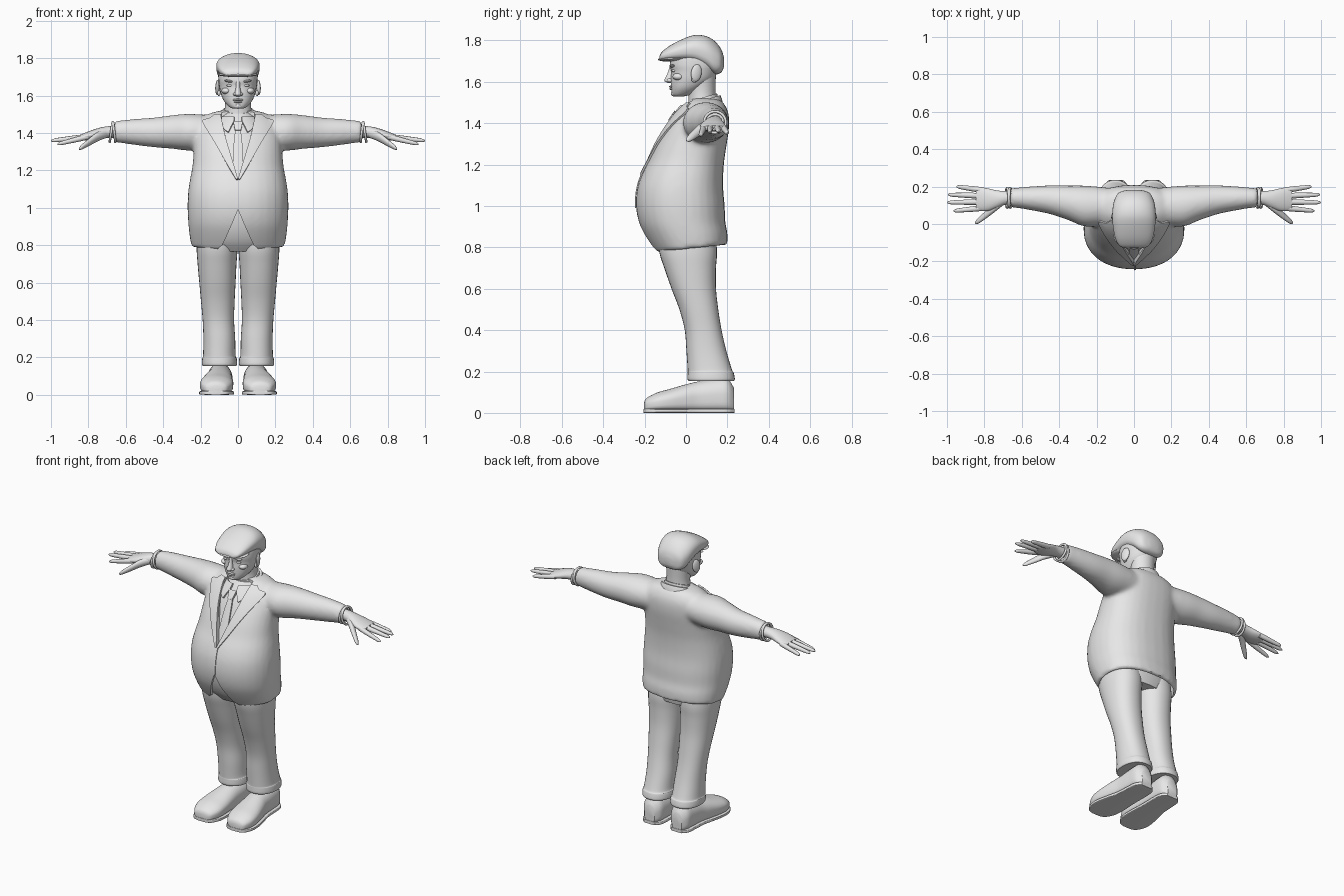
import bpy, bmesh, math
from mathutils import Matrix, Vector, Euler
from mathutils.bvhtree import BVHTree

if "Cube" in bpy.data.objects:
    bpy.data.objects.remove(bpy.data.objects["Cube"])

GREY = (0.8, 0.8, 0.8, 1)
mat = bpy.data.materials.new("plain_grey")
mat.use_nodes = True
mat.diffuse_color = GREY
mat.node_tree.nodes["Principled BSDF"].inputs["Base Color"].default_value = GREY
parts = []


def make(name, bm):
    bmesh.ops.recalc_face_normals(bm, faces=bm.faces)
    mesh = bpy.data.meshes.new(name)
    bm.to_mesh(mesh)
    bm.free()
    mesh.materials.append(mat)
    obj = bpy.data.objects.new(name, mesh)
    bpy.context.collection.objects.link(obj)
    parts.append(obj)
    return obj


def bake(obj):
    graph = bpy.context.evaluated_depsgraph_get()
    mesh = bpy.data.meshes.new_from_object(obj.evaluated_get(graph))
    obj.modifiers.clear()
    obj.data = mesh
    return obj


def discard(obj):
    parts.remove(obj)
    bpy.data.objects.remove(obj)


def mirrored(obj):
    obj.modifiers.new("mirror", "MIRROR")
    return bake(obj)


def spline(rows, steps):
    """Smooth interpolation through rows of equal length."""
    out = []
    for i in range(len(rows) - 1):
        p, a, b, q = (rows[max(0, min(len(rows) - 1, i + k))] for k in (-1, 0, 1, 2))
        for s in range(steps):
            t = s / steps
            out.append([(2 * y + (z - x) * t + (2 * x - 5 * y + 4 * z - w) * t * t
                         + (3 * y - x - 3 * z + w) * t ** 3) / 2
                        for x, y, z, w in zip(p, a, b, q)])
    return out + [list(rows[-1])]


def loft(name, axis, rings, n=2.0, low=None, steps=4, sides=32):
    """Rings are (position, centre, half width, low edge, high edge)."""
    put = {"x": lambda t, u, v: (t, u, v), "y": lambda t, u, v: (u, t, v),
           "z": lambda t, u, v: (u, v, t)}[axis]
    bm, loops = bmesh.new(), []
    for t, c, r, v0, v1 in spline(rings, steps):
        loop = []
        for k in range(sides):
            ang = math.tau * k / sides
            co, si = math.cos(ang), math.sin(ang)
            e = 2 / (low if low and si < 0 else n)
            u = c + r * math.copysign(abs(co) ** e, co)
            v = (v0 + v1) / 2 + (v1 - v0) / 2 * math.copysign(abs(si) ** e, si)
            loop.append(bm.verts.new(put(t, u, v)))
        loops.append(loop)
    for a, b in zip(loops, loops[1:]):
        for k in range(sides):
            j = (k + 1) % sides
            bm.faces.new((a[k], a[j], b[j], b[k]))
    bm.faces.new(loops[0])
    bm.faces.new(loops[-1])
    return make(name, bm)


def ball(name, loc, scale, rot=(0, 0, 0)):
    bm = bmesh.new()
    m = Matrix.LocRotScale(Vector(loc), Euler(rot), Vector(scale))
    bmesh.ops.create_uvsphere(bm, u_segments=20, v_segments=12, radius=1, matrix=m)
    return make(name, bm)


def prism(name, half, y0, y1):
    """Symmetric outline (x, z) pushed along y, used as a cutter."""
    pts = half + [(-x, z) for x, z in reversed(half) if x > 0]
    bm = bmesh.new()
    face = bm.faces.new([bm.verts.new((x, y0, z)) for x, z in pts])
    new = bmesh.ops.extrude_face_region(bm, geom=[face])["geom"]
    bmesh.ops.translate(bm, vec=(0, y1 - y0, 0),
                        verts=[g for g in new if isinstance(g, bmesh.types.BMVert)])
    return make(name, bm)


def surface(obj):
    return BVHTree.FromPolygons([v.co.copy() for v in obj.data.vertices],
                                [tuple(p.vertices) for p in obj.data.polygons])


def drape(name, tree, rows, thick, lift=0.003, cols=6):
    """Cloth strip laid on a surface; rows are (height, inner x, outer x)."""
    bm, grid = bmesh.new(), []
    for z, x0, x1 in spline(rows, 3):
        line = []
        for k in range(cols + 1):
            x = x0 + (x1 - x0) * k / cols
            hit = tree.ray_cast(Vector((x, -1, z)), Vector((0, 1, 0)))[0]
            if hit is None:
                hit = tree.find_nearest(Vector((x, 0, z)))[0]
            line.append(bm.verts.new((x, hit.y - lift, z)))
        grid.append(line)
    for a, b in zip(grid, grid[1:]):
        for k in range(cols):
            bm.faces.new((a[k], a[k + 1], b[k + 1], b[k]))
    obj = make(name, bm)
    mod = obj.modifiers.new("thickness", "SOLIDIFY")
    mod.thickness, mod.offset = thick, 0
    return bake(obj)


# Jacket: torso and sleeves fused into one soft body
torso = loft("torso", "z", [
    (.775, 0, .25, -.15, .2), (.85, 0, .26, -.195, .2), (.92, 0, .266, -.228, .19),
    (1, 0, .27, -.242, .187), (1.08, 0, .267, -.237, .18), (1.15, 0, .257, -.215, .18),
    (1.22, 0, .244, -.18, .185), (1.3, 0, .237, -.145, .197), (1.38, 0, .232, -.1, .208),
    (1.45, 0, .215, -.05, .205), (1.5, 0, .16, 0, .18), (1.52, 0, .09, .03, .15)], n=2.4, low=2.2)
for v in torso.data.vertices:
    v.co.z += .11 * (v.co.y + .15) * max(0, 1 - (v.co.z - .775) / .15)
sleeve = mirrored(loft("sleeve", "x", [
    (.1, .1, .09, 1.32, 1.49), (.25, .095, .11, 1.305, 1.502), (.35, .113, .093, 1.315, 1.495),
    (.45, .13, .077, 1.323, 1.482), (.55, .137, .064, 1.335, 1.475),
    (.62, .14, .055, 1.345, 1.468), (.66, .14, .052, 1.349, 1.463)]))
bm = bmesh.new()
for o in (torso, sleeve):
    bm.from_mesh(o.data)
    discard(o)
jacket = make("jacket", bm)
mod = jacket.modifiers.new("fuse", "REMESH")
mod.mode, mod.voxel_size = "VOXEL", 0.011
mod = jacket.modifiers.new("soften", "SMOOTH")
mod.factor, mod.iterations = 0.5, 10
bake(jacket)
jacket_skin = surface(jacket)

# Openings: hollow hem, chest opening and cutaway front
hollow = loft("hollow", "z", [
    (.6, 0, .235, -.13, .18), (.78, 0, .235, -.135, .182), (.85, 0, .244, -.18, .182),
    (.92, 0, .25, -.212, .172), (.99, 0, .25, -.222, .168)], n=2.4, low=2.2)
chest_cut = prism("chest_cut", [(0, 1.155), (.05, 1.3), (.085, 1.42), (.09, 1.6)], -1, .03)
front_cut = prism("front_cut", [(0, .99), (.025, .93), (.06, .85), (.085, .8),
                                (.12, .77), (.12, .6)], -1, 0)
for cutter in (hollow, chest_cut, front_cut):
    mod = jacket.modifiers.new("cut", "BOOLEAN")
    mod.operation, mod.solver, mod.object = "DIFFERENCE", "EXACT", cutter
bake(jacket)
for cutter in (hollow, chest_cut, front_cut):
    discard(cutter)

# Shirt, tie, lapels and collars
shirt = loft("shirt", "z", [
    (1, 0, .2, -.2, .14), (1.1, 0, .2, -.2, .14), (1.2, 0, .19, -.16, .14),
    (1.3, 0, .19, -.12, .15), (1.4, 0, .17, -.075, .15), (1.46, 0, .12, -.035, .15),
    (1.5, 0, .08, 0, .14)])
shirt_skin = surface(shirt)
drape("tie", shirt_skin, [(1.15, -.018, .018), (1.25, -.027, .027), (1.36, -.021, .021),
                          (1.415, -.013, .013)], .01, lift=.006)
drape("tie_knot", shirt_skin, [(1.41, -.014, .014), (1.43, -.02, .02),
                               (1.455, -.024, .024)], .02, lift=.008)
mirrored(drape("shirt_collar_point", shirt_skin, [
    (1.405, .05, .056), (1.43, .038, .085), (1.46, .022, .095), (1.485, .02, .085)], .01, lift=.01))
mirrored(drape("lapel", jacket_skin, [
    (1.15, 0, .01), (1.22, .02, .052), (1.3, .044, .097), (1.38, .067, .143),
    (1.44, .08, .18), (1.465, .086, .187), (1.475, .088, .15), (1.495, .09, .125)], .014))
drape("front_edge", jacket_skin, [(.99, 0, .008), (1.07, 0, .01), (1.155, 0, .008)], .005, cols=2)
for name, grow, drop in (("shirt_collar", 0, 0), ("jacket_collar", .016, .014)):
    collar = loft(name, "z", [
        (1.44, 0, .115 + grow, -.02, .17 + grow), (1.5, 0, .095 + grow, 0, .16 + grow),
        (1.545 - drop, 0, .08 + grow, .01, .15 + grow)])
    for v in collar.data.vertices:
        v.co.z += .3 * (v.co.y - .15)

# Trousers with turned-up hems
loft("trouser_seat", "z", [
    (.765, 0, .17, -.1, .14), (.82, 0, .215, -.145, .15), (.9, 0, .225, -.178, .15),
    (1, 0, .22, -.19, .15), (1.1, 0, .2, -.17, .14)], n=2.3)
mirrored(loft("trouser_leg", "z", [
    (.155, .099, .09, .012, .232), (.165, .099, .094, .007, .236), (.195, .099, .092, .008, .23),
    (.21, .1, .087, .008, .222), (.3, .1, .085, .002, .195), (.4, .105, .084, -.006, .172),
    (.5, .108, .09, -.032, .156), (.6, .11, .097, -.07, .145), (.7, .112, .104, -.105, .145),
    (.78, .112, .109, -.13, .15), (.88, .112, .105, -.14, .14)], n=2.2))

# Shoes and soles
shoe_plan = [(-.203, .118, .03, .05), (-.19, .118, .06, .072), (-.14, .116, .085, .098),
             (-.08, .113, .088, .115), (0, .106, .078, .138), (.06, .1, .07, .152),
             (.14, .097, .068, .165), (.2, .097, .062, .165), (.232, .097, .035, .12)]
mirrored(loft("shoe", "y", [(y, c, r, .01, top) for y, c, r, top in shoe_plan], low=4))
mirrored(loft("sole", "y", [(y * 1.01, c, r + .004, 0, .02) for y, c, r, _ in shoe_plan], n=8))

# Hands with four fingers and a thumb
mirrored(loft("palm", "x", [
    (.6, .14, .036, 1.37, 1.44), (.68, .14, .036, 1.373, 1.437), (.73, .133, .046, 1.37, 1.43),
    (.78, .13, .06, 1.363, 1.415), (.82, .132, .062, 1.36, 1.4), (.845, .134, .052, 1.365, 1.39)]))
for name, y, tip_x, tip_y, tip_z in (
        ("index_finger", .086, .965, .07, 1.34), ("middle_finger", .118, 1, .115, 1.358),
        ("ring_finger", .15, .995, .157, 1.36), ("little_finger", .18, .95, .2, 1.352)):
    rings = []
    for f, r in ((0, .015), (.3, .015), (.6, .013), (.9, .01), (1, .003)):
        z = 1.38 + (tip_z - 1.38) * f
        rings.append((.8 + (tip_x - .8) * f, y + (tip_y - y) * f, r, z - r, z + r))
    mirrored(loft(name, "x", rings, sides=14))
mirrored(loft("thumb", "x", [
    (.7, .12, .02, 1.375, 1.42), (.75, .085, .025, 1.355, 1.405), (.8, .043, .02, 1.328, 1.367),
    (.835, .016, .015, 1.311, 1.338), (.85, .007, .004, 1.31, 1.32)], sides=16))

# Bracelets
for name, x, lean in (("cuff_ring", .662, .12), ("bracelet", .678, -.15)):
    bpy.ops.mesh.primitive_torus_add(major_segments=36, minor_segments=10,
                                     major_radius=.052, minor_radius=.007)
    ring = bpy.context.object
    ring.name = name
    ring.data.transform(Matrix.Translation((x, .14, 1.405))
                        @ Matrix.Rotation(math.pi / 2 + lean, 4, "Y"))
    ring.data.materials.append(mat)
    parts.append(ring)
    mirrored(ring)

# Head, neck and face
loft("neck", "z", [(1.42, 0, .09, .01, .15), (1.5, 0, .075, .012, .145),
                   (1.56, 0, .07, .01, .142), (1.64, 0, .078, 0, .145)])
loft("head", "z", [
    (1.53, 0, .028, -.058, -.01), (1.54, 0, .048, -.068, .03), (1.57, 0, .075, -.072, .08),
    (1.61, 0, .092, -.074, .13), (1.65, 0, .1, -.072, .15), (1.685, 0, .104, -.078, .16),
    (1.73, 0, .1, -.065, .15), (1.78, 0, .07, -.01, .11)], n=2.2)
loft("nose", "z", [(1.594, 0, .01, -.085, -.05), (1.604, 0, .019, -.104, -.05),
                   (1.62, 0, .016, -.1, -.05), (1.65, 0, .011, -.086, -.05),
                   (1.685, 0, .014, -.078, -.05)], sides=16)
mirrored(ball("nostril", (.016, -.078, 1.607), (.01, .014, .009)))
mirrored(ball("eye", (.042, -.056, 1.654), (.019, .013, .008)))
mirrored(ball("brow", (.043, -.062, 1.676), (.032, .016, .007), (0, -.15, -.25)))
mirrored(ball("cheekbone", (.062, -.035, 1.625), (.026, .03, .018)))
ball("upper_lip", (0, -.07, 1.577), (.028, .012, .006))
ball("lower_lip", (0, -.069, 1.566), (.023, .012, .006))
ball("chin", (0, -.055, 1.543), (.026, .018, .014))
mirrored(ball("ear", (.108, .05, 1.643), (.011, .027, .042), (-.15, 0, .35)))
mirrored(ball("ear_lobe", (.102, .04, 1.613), (.009, .014, .016)))

# Flat cap and its peak
loft("cap", "y", [
    (-.128, 0, .05, 1.705, 1.725), (-.115, 0, .08, 1.703, 1.747), (-.07, 0, .102, 1.702, 1.78),
    (0, 0, .114, 1.7, 1.814), (.05, 0, .116, 1.69, 1.827), (.1, 0, .112, 1.665, 1.82),
    (.14, 0, .1, 1.637, 1.796), (.17, 0, .078, 1.645, 1.758), (.183, 0, .03, 1.67, 1.72)],
    n=2.1, low=3)
ball("cap_peak", (0, -.062, 1.712), (.11, .074, .013), (.06, 0, 0))

# Shading
bpy.ops.object.select_all(action="DESELECT")
for obj in parts:
    obj.select_set(True)
bpy.context.view_layer.objects.active = jacket
bpy.ops.object.shade_smooth_by_angle(angle=math.radians(40))
